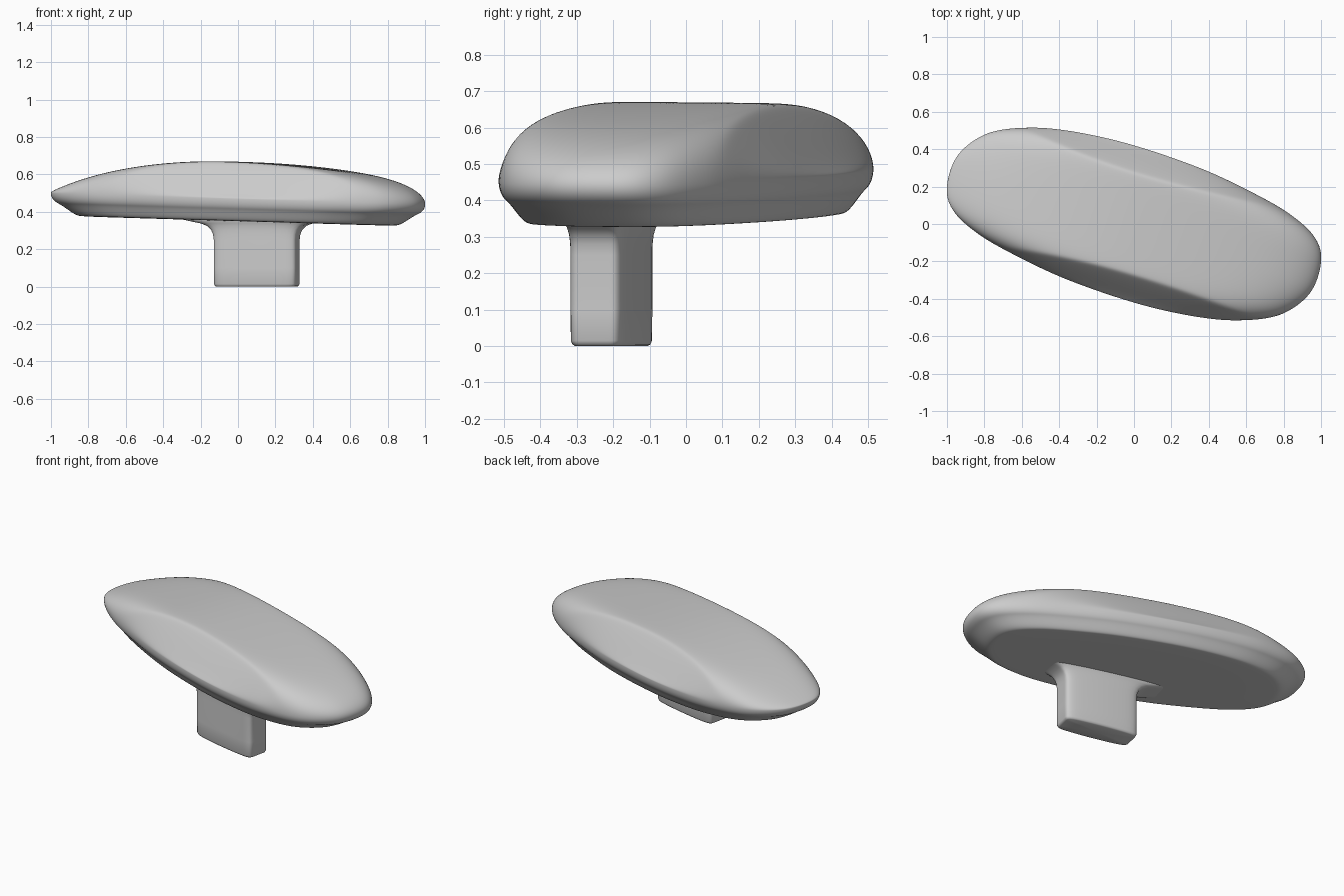
import bpy, bmesh, math
from mathutils import Vector

cube = bpy.data.objects.get("Cube")
if cube:
    bpy.data.objects.remove(cube)

grey = bpy.data.materials.new("satin grey")
grey.use_nodes = True
tone = (0.6, 0.6, 0.6, 1)
grey.diffuse_color = tone
grey.node_tree.nodes["Principled BSDF"].inputs["Base Color"].default_value = tone

AXIS = Vector((0.961, -0.276))      # long direction of the head
ACROSS = Vector((0.276, 0.961))


def smooth_loop(points, steps):
    """Closed Catmull-Rom curve through the points."""
    n, loop = len(points), []
    for i in range(n):
        a, b, c, d = (points[(i + k) % n] for k in (-1, 0, 1, 2))
        for j in range(steps):
            t = j / steps
            loop.append(0.5 * (2 * b + (c - a) * t + (2 * a - 5 * b + 4 * c - d) * t * t
                               + (3 * b - a - 3 * c + d) * t ** 3))
    return loop


def loft(name, rings, ends):
    """Skin a list of rings and close each end with a fan to a point."""
    bm = bmesh.new()
    rows = [[bm.verts.new(p) for p in ring] for ring in rings]
    n = len(rows[0])
    for low, high in zip(rows, rows[1:]):
        for i in range(n):
            bm.faces.new((low[i], low[(i + 1) % n], high[(i + 1) % n], high[i]))
    for row, tip in ((rows[0], ends[0]), (rows[-1], ends[1])):
        v = bm.verts.new(tip)
        for i in range(n):
            bm.faces.new((row[i], row[(i + 1) % n], v))
    bmesh.ops.recalc_face_normals(bm, faces=bm.faces)
    mesh = bpy.data.meshes.new(name)
    bm.to_mesh(mesh)
    bm.free()
    mesh.materials.append(grey)
    obj = bpy.data.objects.new(name, mesh)
    bpy.context.collection.objects.link(obj)
    mesh.shade_smooth()
    return obj


def soft_min(a, b, r=0.012):
    return 0.5 * (a + b - math.sqrt((a - b) ** 2 + r * r))


def rim_height(x):
    return 0.47 - 0.03 * x


# Upper skin: arched plateau cut by a slanted flank on each long side
def top_point(p, s):
    q = p * s
    u, v = q.dot(AXIS), q.dot(ACROSS)
    arch = 0.198 - (0.16 if u < 0 else 0.09) * u * u
    flank = 0.035 + 1.25 * (0.395 - abs(v))
    h = soft_min(arch, flank) * math.sqrt(max(0, 1 - s ** 9))
    return q.x, q.y, rim_height(q.x) + h


# Under skin: rounded lip, then a shallow step down to a flat base
def under_point(p, s):
    q = p * s
    t = min(1, max(0, (0.96 - s) / 0.12))
    drop = 0.078 * math.sqrt(max(0, 1 - s ** 16)) + 0.042 * t * t * (3 - 2 * t)
    return q.x, q.y, rim_height(q.x) - drop


# Head: the outline is the same after half a turn
half = [Vector(p) for p in ((1, -.2), (.965, -.07), (.83, .055), (.62, .175), (.35, .3),
                            (0, .42), (-.3, .49), (-.55, .515), (-.78, .485), (-.94, .37))]
outline = smooth_loop(half + [-p for p in half], 10)
RINGS = 64
spread = [math.sin(math.pi / 2 * k / RINGS) for k in range(1, RINGS + 1)]
rings = [[under_point(p, s) for p in outline] for s in spread]
rings += [[top_point(p, s) for p in outline] for s in reversed(spread[:-1])]
origin = Vector((0, 0))
loft("head", rings, (under_point(origin, 0), top_point(origin, 0)))

# Stem: rounded block with slightly bowed sides, flaring into the head
TURN = -math.radians(12.4)
long_dir = Vector((math.cos(TURN), math.sin(TURN)))
wide_dir = Vector((-long_dir.y, long_dir.x))
centre = Vector((0.1, -0.205))


def stem_ring(z, length, width, n=96):
    ring = []
    for i in range(n):
        a = 2 * math.pi * i / n
        c, s = math.cos(a), math.sin(a)
        r = (abs(c) ** 9 + abs(s) ** 9) ** (-1 / 9)
        u = c * r
        v = s * r * (1.04 - 0.12 * u * u)
        p = centre + long_dir * u * length + wide_dir * v * width
        ring.append((p.x, p.y, z))
    return ring


levels = ((0, .212, .068), (.004, .219, .074), (.014, .224, .078), (.1, .225, .079),
          (.25, .225, .079), (.28, .229, .079), (.305, .24, .08), (.325, .262, .082),
          (.338, .295, .085), (.347, .34, .088), (.36, .4, .09), (.39, .4, .09))
loft("stem", [stem_ring(*level) for level in levels],
     ((centre.x, centre.y, 0), (centre.x, centre.y, 0.39)))

# Keep the foot edge crisp while the rest stays smooth
bpy.ops.object.select_all(action='DESELECT')
for name in ("head", "stem"):
    obj = bpy.data.objects[name]
    obj.select_set(True)
    bpy.context.view_layer.objects.active = obj
bpy.ops.object.shade_smooth_by_angle(angle=math.radians(50))
